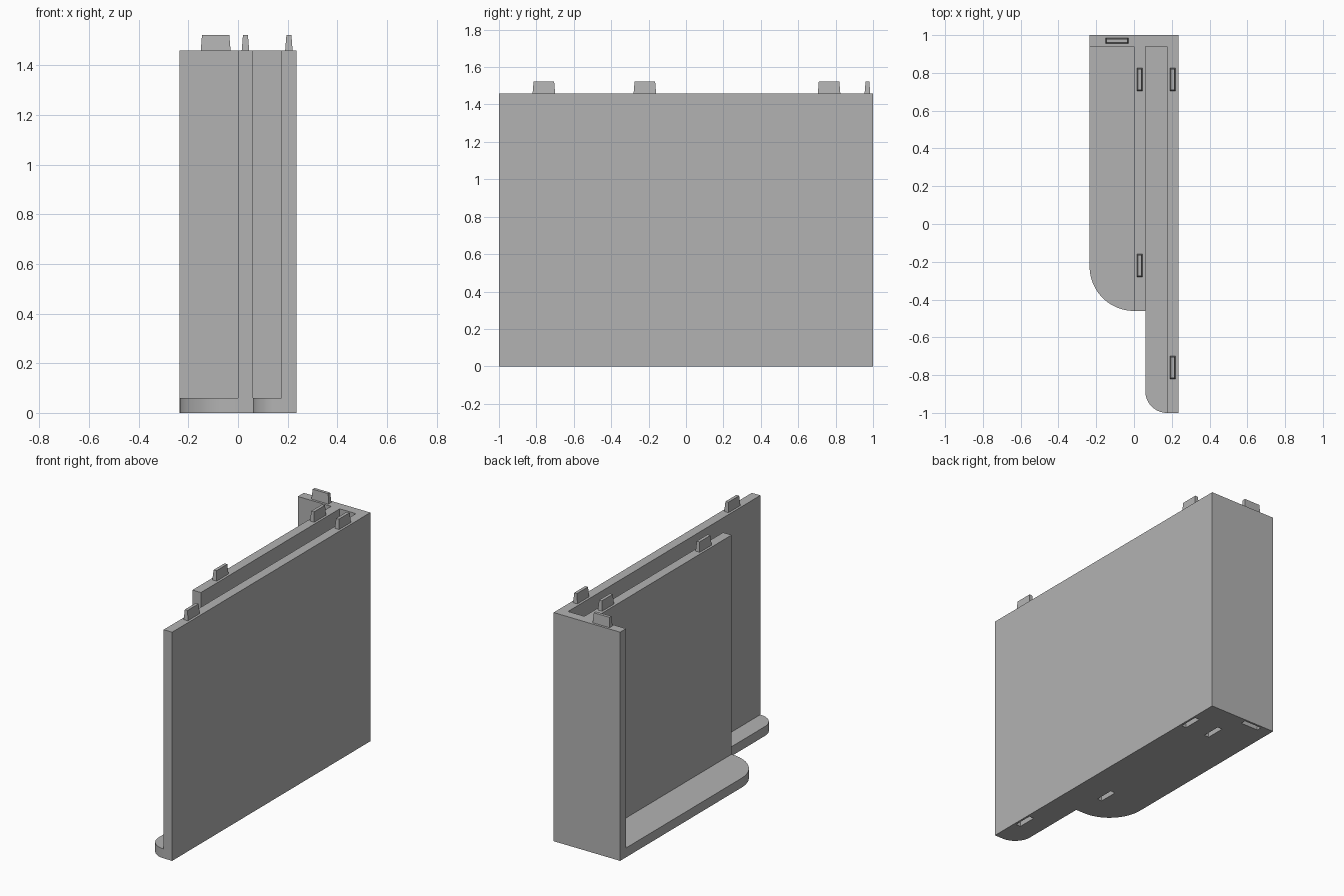
import bpy, bmesh, math
from mathutils import Vector

cube = bpy.data.objects.get("Cube")
if cube:
    bpy.data.objects.remove(cube, do_unlink=True)

W = 0.235          # half width
T = 0.06           # wall and floor thickness
H = 1.46           # wall height
IN = W - T         # inner face of the long wall
MID_END = -0.46    # front end of the middle wall

grey = bpy.data.materials.new("plain_grey")
grey.use_nodes = True
colour = (0.45, 0.45, 0.45, 1)
grey.diffuse_color = colour
grey.node_tree.nodes["Principled BSDF"].inputs["Base Color"].default_value = colour


def make_object(name, bm):
    bmesh.ops.recalc_face_normals(bm, faces=bm.faces)
    mesh = bpy.data.meshes.new(name)
    bm.to_mesh(mesh)
    bm.free()
    mesh.materials.append(grey)
    obj = bpy.data.objects.new(name, mesh)
    bpy.context.collection.objects.link(obj)
    return obj


def extrude_outline(name, points, height):
    bm = bmesh.new()
    face = bm.faces.new([bm.verts.new((x, y, 0)) for x, y in points])
    top = bmesh.ops.extrude_face_region(bm, geom=[face])["geom"]
    bmesh.ops.translate(bm, vec=(0, 0, height),
                        verts=[v for v in top if isinstance(v, bmesh.types.BMVert)])
    return make_object(name, bm)


def corner_arc(cx, cy, r, steps=20):
    """Quarter circle from the -x side round to the -y side."""
    angles = [math.pi + math.pi / 2 * i / steps for i in range(steps + 1)]
    return [(cx + r * math.cos(a), cy + r * math.sin(a)) for a in angles]


def tapered_block(name, x, y, along_x, z0, z1, taper, grow=0):
    """Small block whose top is narrower than its base."""
    length, width = 0.12 + grow, 0.03 + grow
    sx, sy = (length, width) if along_x else (width, length)
    bm = bmesh.new()
    bmesh.ops.create_cube(bm, size=1)
    for v in bm.verts:
        s = taper if v.co.z > 0 else 0
        v.co = Vector((x + math.copysign(sx / 2 - s, v.co.x),
                       y + math.copysign(sy / 2 - s, v.co.y),
                       z1 if v.co.z > 0 else z0))
    return make_object(name, bm)


def boolean(target, other, operation):
    mod = target.modifiers.new(operation.lower(), "BOOLEAN")
    mod.operation, mod.object, mod.solver = operation, other, "EXACT"
    bpy.context.view_layer.objects.active = target
    bpy.ops.object.modifier_apply(modifier=mod.name)
    bpy.data.objects.remove(other, do_unlink=True)


# Upright walls: long outer wall, shorter middle wall and back wall
body = extrude_outline("walls", [
    (-W, 1), (-W, 1 - T), (0, 1 - T), (0, MID_END), (T, MID_END), (T, 1 - T),
    (IN, 1 - T), (IN, -1), (W, -1), (W, 1)], H)

# Floor plate with two rounded front corners
floor = extrude_outline("floor", [(-W, 1)]
                        + corner_arc(0, MID_END + W, W)
                        + [(T, MID_END)]
                        + corner_arc(IN, -1 + IN - T, IN - T)
                        + [(W, -1), (W, 1)], T)
boolean(body, floor, "UNION")

# Locating tabs on the wall tops and matching slots underneath
tabs = [("long_wall_front", W - T / 2, -0.76, False),
        ("long_wall_back", W - T / 2, 0.765, False),
        ("middle_wall_front", T / 2, -0.22, False),
        ("middle_wall_back", T / 2, 0.765, False),
        ("back_wall", -0.09, 1 - T / 2, True)]
for name, x, y, along_x in tabs:
    slot = tapered_block(name + "_slot", x, y, along_x, -0.01, 0.065, 0.003, 0.004)
    slot.hide_render = True
    boolean(body, slot, "DIFFERENCE")
    tapered_block(name + "_tab", x, y, along_x, H, H + 0.063, 0.005)

# Smooth rounded floor edges, sharp elsewhere
body.name = "divider_body"
bpy.ops.object.select_all(action="DESELECT")
body.select_set(True)
bpy.context.view_layer.objects.active = body
bpy.ops.object.shade_smooth_by_angle(angle=math.radians(30))
